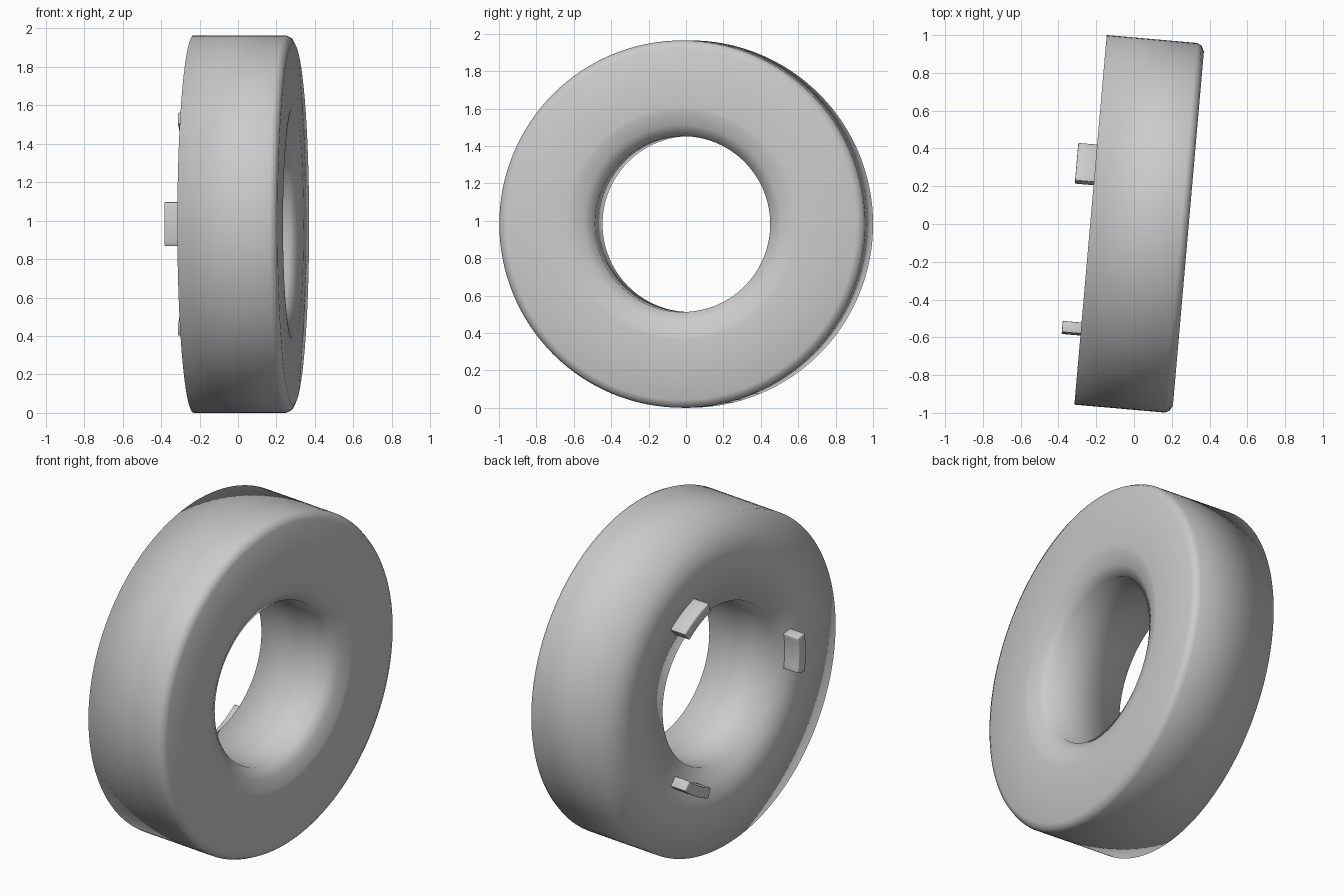
import bpy, bmesh
from math import sin, cos, pi, radians

cube = bpy.data.objects.get("Cube")
if cube:
    bpy.data.objects.remove(cube)

TILT = radians(-5)
CENTRE = (-0.23, 0.022, 0.982)      # middle of the back face

grey = bpy.data.materials.new("plain_grey")
grey.use_nodes = True
grey.diffuse_color = (0.6, 0.6, 0.6, 1)
grey.node_tree.nodes["Principled BSDF"].inputs["Base Color"].default_value = grey.diffuse_color


def sweep(name, profile, start, end, steps):
    """Turn a closed (depth, radius) profile about the local x axis."""
    full = abs(end - start) > 2 * pi - 0.001
    bm = bmesh.new()
    rings = []
    for i in range(steps if full else steps + 1):
        a = start + (end - start) * i / steps
        rings.append([bm.verts.new((d, r * cos(a), r * sin(a))) for d, r in profile])
    n = len(profile)
    for i in range(steps):
        a, b = rings[i], rings[(i + 1) % len(rings)]
        for j in range(n):
            k = (j + 1) % n
            bm.faces.new((a[j], a[k], b[k], b[j]))
    if not full:
        bm.faces.new(rings[0])
        bm.faces.new(rings[-1][::-1])
    bmesh.ops.recalc_face_normals(bm, faces=bm.faces)
    mesh = bpy.data.meshes.new(name)
    bm.to_mesh(mesh)
    bm.free()
    mesh.materials.append(grey)
    mesh.shade_smooth()
    obj = bpy.data.objects.new(name, mesh)
    bpy.context.collection.objects.link(obj)
    obj.location = CENTRE
    obj.rotation_euler.z = TILT
    return obj


# Thick ring: square back edge, chamfered front rim, countersunk bore
ring_profile = [(0, 0.47), (0, 0.982), (0.48, 0.982), (0.505, 0.97), (0.52, 0.94),
                (0.52, 0.62), (0.518, 0.6), (0.495, 0.53), (0.46, 0.47)]
sweep("ring_body", ring_profile, 0, 2 * pi, 128)

# Three curved locating tabs on the back face
tab_profile = [(0.01, 0.555), (0.01, 0.615), (-0.1, 0.615), (-0.1, 0.555)]
for label, degrees in (("upper", 60), ("front", 180), ("lower", -60)):
    mid = radians(degrees)
    tab = sweep(label + "_back_tab", tab_profile, mid - 0.188, mid + 0.188, 8)
    bevel = tab.modifiers.new("soft_edges", 'BEVEL')
    bevel.width = 0.004
    bevel.segments = 2
    bevel.limit_method = 'ANGLE'
